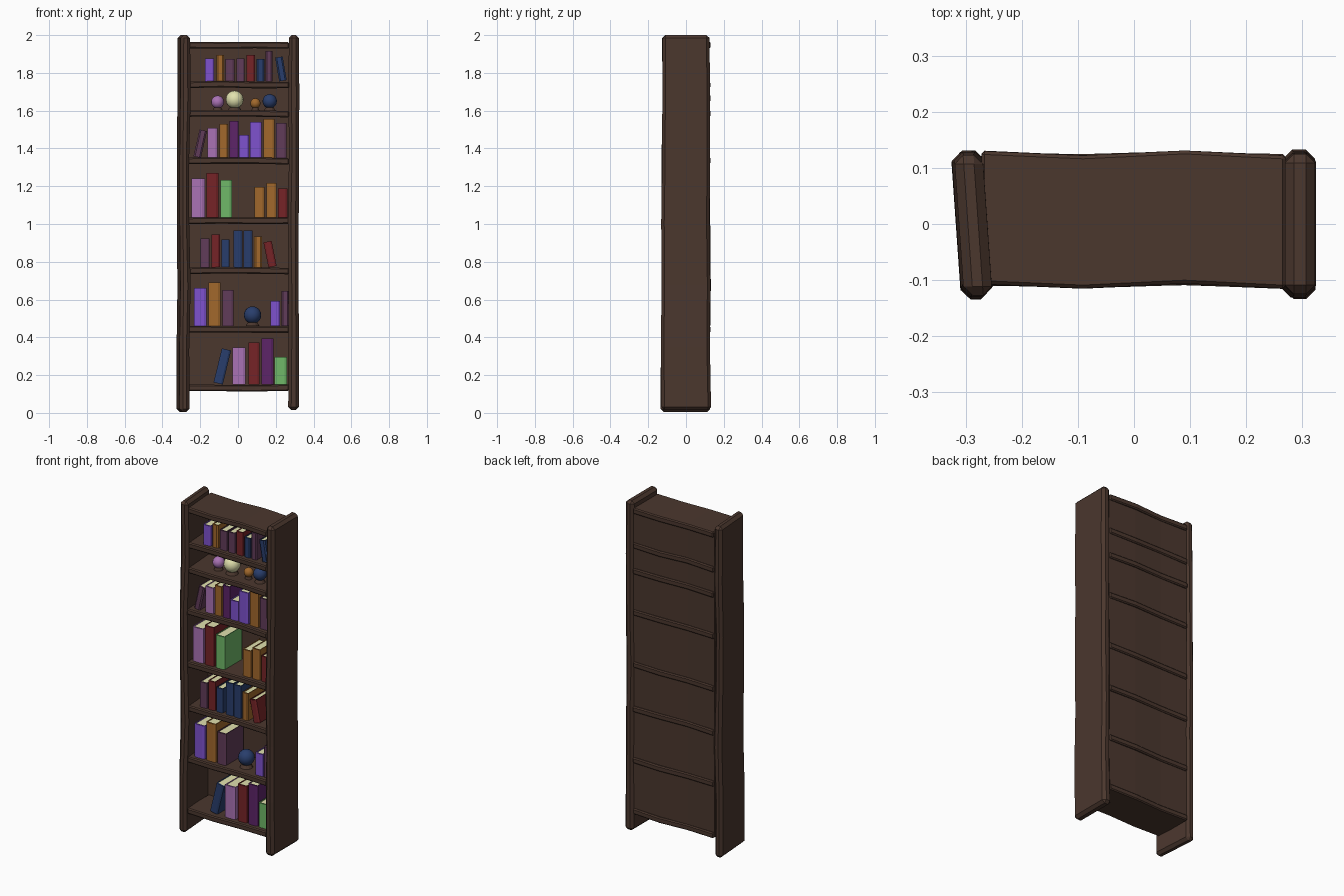
import bpy, bmesh, math, random
from mathutils import Matrix, Vector

random.seed(4)
if "Cube" in bpy.data.objects:
    bpy.data.objects.remove(bpy.data.objects["Cube"])

COLOURS = {
    "wood": (0.070, 0.038, 0.027), "violet": (0.21, 0.085, 0.62),
    "orange": (0.36, 0.14, 0.025), "plum": (0.12, 0.045, 0.10),
    "red": (0.18, 0.017, 0.020), "navy": (0.022, 0.048, 0.15),
    "mauve": (0.40, 0.17, 0.46), "purple": (0.11, 0.018, 0.14),
    "green": (0.16, 0.48, 0.14), "cream": (0.75, 0.75, 0.42),
}
MATS = {}
for key, rgb in COLOURS.items():
    m = bpy.data.materials.new(key)
    m.use_nodes = True
    m.diffuse_color = (*rgb, 1)
    bsdf = m.node_tree.nodes["Principled BSDF"]
    bsdf.inputs["Base Color"].default_value = (*rgb, 1)
    bsdf.inputs["Roughness"].default_value = 0.8
    MATS[key] = m


def finish(name, bm, colours, bevel=0):
    bmesh.ops.recalc_face_normals(bm, faces=bm.faces)
    mesh = bpy.data.meshes.new(name)
    bm.to_mesh(mesh)
    bm.free()
    ob = bpy.data.objects.new(name, mesh)
    bpy.context.collection.objects.link(ob)
    for c in colours:
        mesh.materials.append(MATS[c])
    if bevel:
        mod = ob.modifiers.new("chamfer", "BEVEL")
        mod.width, mod.segments, mod.limit_method = bevel, 1, "ANGLE"
        mod.angle_limit = math.radians(50)
    return ob


def loft(bm, rings, mat=0):
    """Skin matching rings of points and cap both ends."""
    loops = [[bm.verts.new(p) for p in ring] for ring in rings]
    faces = [bm.faces.new(loops[0]), bm.faces.new(loops[-1])]
    for a, b in zip(loops, loops[1:]):
        for i in range(len(a)):
            j = (i + 1) % len(a)
            faces.append(bm.faces.new((a[i], a[j], b[j], b[i])))
    for f in faces:
        f.material_index = mat


def jit(a):
    return random.uniform(-a, a)


# Hand-hewn side panels, slightly wavy along their height
def side_panel(name, cx, bottom, twist, thick):
    bm, rings = bmesh.new(), []
    for i in range(7):
        t = i / 6
        z = bottom + (2.0 - bottom) * t
        ox, oy, hw = cx + jit(0.004), jit(0.004), thick / 2 + jit(0.002)
        hd = 0.131 - 0.006 * t
        rings.append([Vector((ox + x * hw - y * hd * twist, oy + y * hd, z))
                      for x, y in ((-1, -1), (1, -1), (1, 1), (-1, 1))])
    loft(bm, rings)
    finish(name, bm, ["wood"], 0.016)


side_panel("right_side_panel", -0.289, 0.005, 0.07, 0.052)
side_panel("left_side_panel", 0.293, 0.015, 0.0, 0.054)


# Planks running between the sides
def plank(name, z0, z1, y0, y1, bevel):
    bm, rings = bmesh.new(), []
    for i in range(4):
        x, dy, dz = -0.272 + 0.181 * i, (-1) ** i * 0.003 + jit(0.002), jit(0.003)
        rings.append([Vector((x, y + dy, z + dz))
                      for y, z in ((y0, z0), (y1, z0), (y1, z1), (y0, z1))])
    loft(bm, rings)
    finish(name, bm, ["wood"], bevel)


SHELF_TOPS = [0.15, 0.46, 0.77, 1.035, 1.35, 1.60, 1.755, 1.965]
for n, top in enumerate(SHELF_TOPS):
    plank(f"shelf_{n + 1}", top - 0.034, top, -0.111, 0.126, 0.006)
plank("back_panel", 0.13, 1.95, 0.100, 0.117, 0)


# A book: U-shaped cover with a rounded spine, and a recessed page block
def book(name, x, z, w, h, colour, tilt=0):
    bm = bmesh.new()
    front, depth, t = -0.085, min(0.168, 0.1 + h * 0.4), 0.0045
    r, back, inner = w / 2, front + depth, w / 2 - t
    cover = [(-r, back), (-r, front + 0.006), (-r * 0.6, front), (r * 0.6, front),
             (r, front + 0.006), (r, back), (inner, back), (inner, front + 0.010),
             (-inner, front + 0.010), (-inner, back)]
    loft(bm, [[Vector((px, py, pz)) for px, py in cover] for pz in (0, h)])
    pages = [(-inner, front + 0.009), (inner, front + 0.009),
             (inner, back - 0.006), (-inner, back - 0.006)]
    loft(bm, [[Vector((px, py, pz)) for px, py in pages]
              for pz in (0.004, h - 0.004)], 1)
    lift = abs(math.sin(tilt)) * r
    bmesh.ops.transform(bm, verts=bm.verts, matrix=Matrix.Translation((x, 0, z + lift))
                        @ Matrix.Rotation(tilt, 4, "Y"))
    finish(name, bm, [colour, "cream"])


# Each book: centre x, width, height, colour, optional lean
ROWS = {
    0: [(-0.105, 0.05, 0.185, "navy", 0.24), (0.005, 0.07, 0.195, "mauve"),
        (0.085, 0.06, 0.222, "red"), (0.156, 0.063, 0.243, "purple"),
        (0.227, 0.066, 0.147, "green")],
    1: [(-0.2, 0.068, 0.2, "violet"), (-0.124, 0.064, 0.23, "orange"),
        (-0.053, 0.06, 0.19, "plum"), (0.198, 0.05, 0.133, "violet"),
        (0.25, 0.042, 0.185, "plum")],
    2: [(-0.174, 0.048, 0.153, "plum"), (-0.119, 0.045, 0.174, "red"),
        (-0.066, 0.044, 0.147, "navy"), (0, 0.048, 0.196, "navy"),
        (0.053, 0.048, 0.196, "navy"), (0.106, 0.04, 0.164, "orange"),
        (0.183, 0.044, 0.135, "red", -0.2)],
    3: [(-0.211, 0.07, 0.207, "mauve"), (-0.135, 0.063, 0.235, "red"),
        (-0.063, 0.06, 0.198, "green"), (0.114, 0.053, 0.16, "orange"),
        (0.177, 0.053, 0.183, "orange"), (0.236, 0.05, 0.152, "red")],
    4: [(-0.216, 0.04, 0.145, "plum", 0.22), (-0.135, 0.055, 0.158, "mauve"),
        (-0.076, 0.044, 0.18, "orange"), (-0.021, 0.048, 0.195, "purple"),
        (0.032, 0.055, 0.12, "violet"), (0.094, 0.062, 0.19, "violet"),
        (0.164, 0.058, 0.206, "orange"), (0.23, 0.055, 0.185, "plum")],
    6: [(-0.151, 0.05, 0.122, "violet"), (-0.095, 0.04, 0.14, "orange"),
        (-0.042, 0.046, 0.118, "plum"), (0.013, 0.044, 0.122, "plum"),
        (0.067, 0.044, 0.14, "red"), (0.119, 0.042, 0.118, "navy"),
        (0.164, 0.036, 0.16, "plum"), (0.238, 0.04, 0.127, "navy", -0.17)],
}
for shelf, row in ROWS.items():
    for n, (x, w, h, *rest) in enumerate(row):
        book(f"book_{shelf + 1}_{n + 1}", x, SHELF_TOPS[shelf], w, h, *rest)


# Round ornaments, each on a small wooden foot
def globe(name, x, shelf, r, colour):
    z = SHELF_TOPS[shelf]
    bm = bmesh.new()
    bmesh.ops.create_cone(bm, cap_ends=True, segments=12, radius1=r * 0.8, radius2=r * 0.55,
                          depth=0.018, matrix=Matrix.Translation((x, -0.03, z + 0.009)))
    finish(name + "_foot", bm, ["wood"])
    bm = bmesh.new()
    bmesh.ops.create_uvsphere(bm, u_segments=16, v_segments=10, radius=r,
                              matrix=Matrix.Translation((x, -0.03, z + 0.012 + r)))
    ob = finish(name, bm, [colour])
    for f in ob.data.polygons:
        f.use_smooth = True


for n, args in enumerate([(-0.108, 5, 0.034, "mauve"), (-0.018, 5, 0.047, "cream"),
                          (0.092, 5, 0.027, "orange"), (0.168, 5, 0.038, "navy"),
                          (0.077, 1, 0.046, "navy")]):
    globe(f"globe_{n + 1}", *args)
